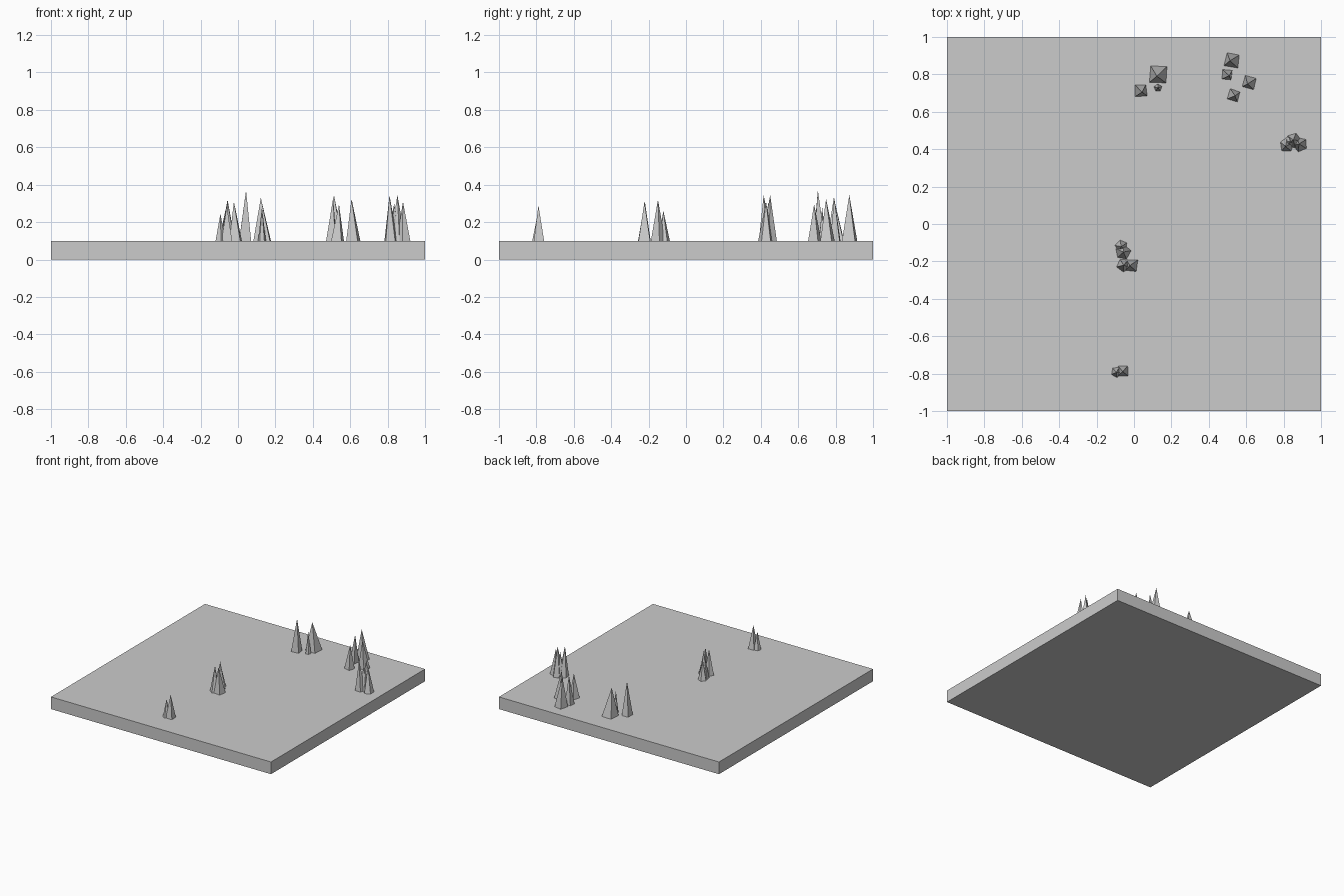
import bpy, bmesh, math, random

if "Cube" in bpy.data.objects:
    bpy.data.objects.remove(bpy.data.objects["Cube"])
random.seed(4)

TOP = 0.1


def make(name, bm):
    bmesh.ops.recalc_face_normals(bm, faces=bm.faces)
    me = bpy.data.meshes.new(name)
    bm.to_mesh(me)
    bm.free()
    ob = bpy.data.objects.new(name, me)
    bpy.context.collection.objects.link(ob)
    return ob


def spike(name, x, y, r, top, sides=5, rot=0.0, lean=(0, 0)):
    """Faceted low-poly shard with a slightly irregular base."""
    bm = bmesh.new()
    base = []
    for i in range(sides):
        a = math.radians(rot) + 2 * math.pi * i / sides
        k = r * random.uniform(0.9, 1.08)
        base.append(bm.verts.new((x + k * math.cos(a), y + k * math.sin(a), TOP)))
    tip = bm.verts.new((x + lean[0], y + lean[1], top))
    bm.faces.new(base)
    for i in range(sides):
        bm.faces.new((base[i], base[(i + 1) % sides], tip))
    make(name, bm)


# Ground slab made of 4 x 4 square tiles
for i in range(4):
    for j in range(4):
        bm = bmesh.new()
        bmesh.ops.create_cube(bm, size=1)
        bmesh.ops.scale(bm, vec=(0.5, 0.5, TOP), verts=bm.verts)
        bmesh.ops.translate(bm, vec=(-0.75 + 0.5 * i, -0.75 + 0.5 * j, TOP / 2), verts=bm.verts)
        make(f"ground_tile_{i}_{j}", bm)

# Spike clusters: x, y, radius, tip height, sides, rotation, tip lean
clusters = {
    "back_spike": [
        (0.13, 0.80, 0.066, 0.33, 4, 42, (-0.008, -0.01)),
        (0.037, 0.715, 0.043, 0.37, 4, 48, (0.006, -0.01)),
        (0.128, 0.728, 0.022, 0.28, 5, 20, (0, 0)),
    ],
    "back_right_spike": [
        (0.525, 0.877, 0.050, 0.345, 4, 35, (-0.012, -0.004)),
        (0.497, 0.797, 0.036, 0.33, 4, 40, (0.012, -0.004)),
        (0.617, 0.757, 0.042, 0.325, 4, 30, (-0.01, -0.008)),
        (0.534, 0.688, 0.040, 0.295, 4, 28, (0.006, -0.003)),
    ],
    "right_spike": [
        (0.817, 0.425, 0.040, 0.345, 5, 15, (-0.007, -0.01)),
        (0.852, 0.446, 0.042, 0.345, 5, 70, (0, 0.004)),
        (0.888, 0.425, 0.040, 0.31, 5, 40, (-0.006, 0.003)),
        (0.835, 0.440, 0.038, 0.30, 5, 100, (0, 0)),
    ],
    "centre_spike": [
        (-0.068, -0.118, 0.034, 0.26, 5, 30, (0, -0.003)),
        (-0.060, -0.150, 0.042, 0.32, 5, 10, (0.004, 0)),
        (-0.055, -0.220, 0.038, 0.31, 5, 50, (0, 0)),
        (-0.015, -0.222, 0.044, 0.31, 4, 40, (-0.007, 0)),
    ],
    "front_spike": [
        (-0.094, -0.793, 0.030, 0.245, 5, 60, (0, 0)),
        (-0.060, -0.785, 0.038, 0.29, 4, 45, (0, -0.004)),
    ],
}
for name, items in clusters.items():
    for n, (x, y, r, top, sides, rot, lean) in enumerate(items):
        spike(f"{name}_{n}", x, y, r, top, sides, rot, lean)
